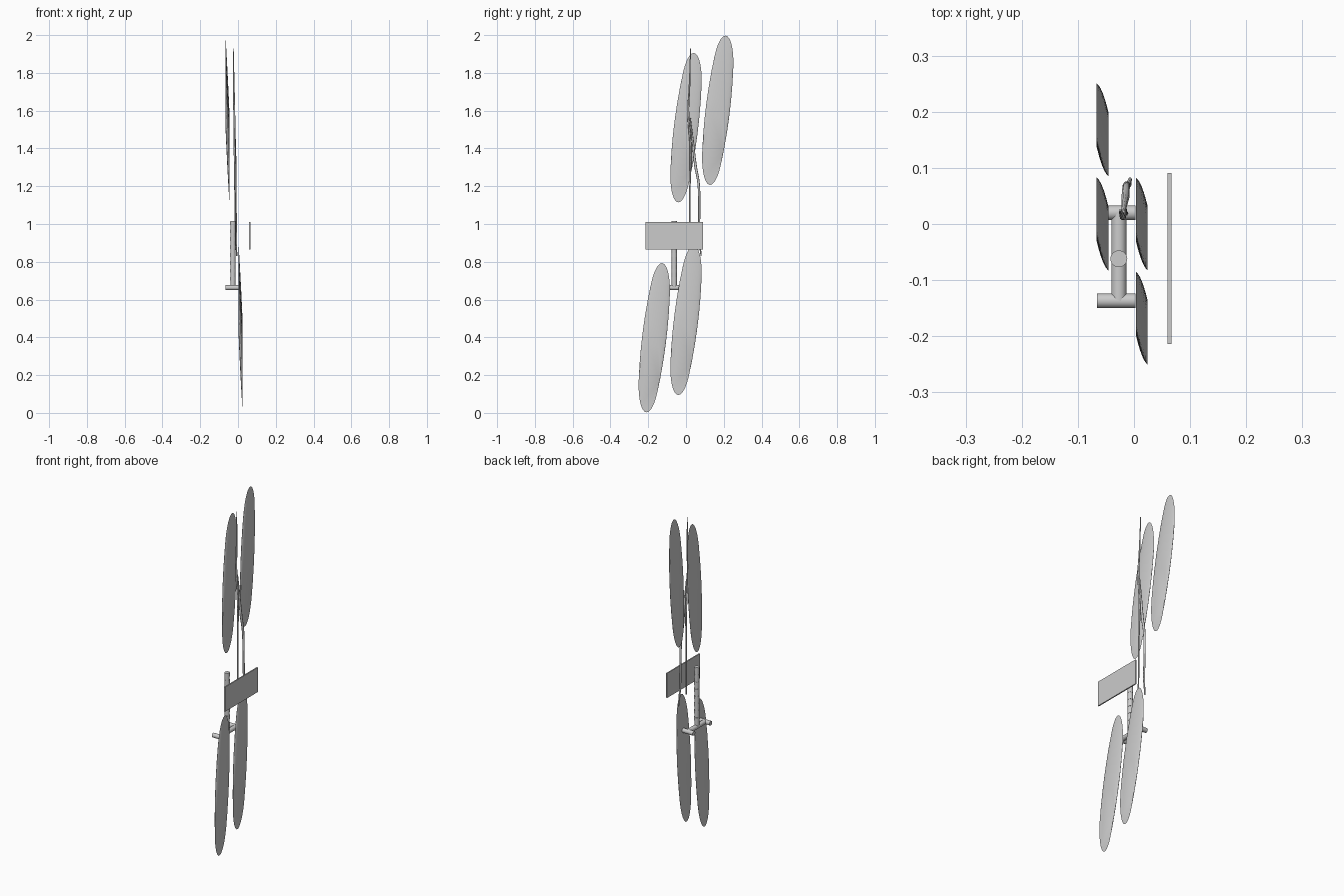
import bpy, bmesh, math
from mathutils import Vector

if "Cube" in bpy.data.objects:
    bpy.data.objects.remove(bpy.data.objects["Cube"])


def finish(name, bm, smooth=True):
    bmesh.ops.recalc_face_normals(bm, faces=bm.faces)
    me = bpy.data.meshes.new(name)
    bm.to_mesh(me)
    bm.free()
    ob = bpy.data.objects.new(name, me)
    bpy.context.collection.objects.link(ob)
    if smooth:
        bpy.context.view_layer.objects.active = ob
        ob.select_set(True)
        bpy.ops.object.shade_smooth_by_angle(angle=math.radians(30))
        ob.select_set(False)
    return ob


def blade(name, cx, cy, cz, n=48):
    """Slanted, slightly bulging elliptic disc leaning up towards -x."""
    bm = bmesh.new()
    rings = []
    steps = 6
    for i in range(steps + 1):
        t = -1 + 2 * i / steps
        bulge = 1 - t * t
        ry, rz = 0.055 + 0.009 * bulge, 0.195 + 0.02 * bulge
        ring = []
        for k in range(n):
            a = 2 * math.pi * k / n
            dz = rz * math.sin(a)
            dy = ry * math.cos(a) + 0.075 * dz
            ring.append(bm.verts.new((cx + 0.0105 * t, cy - 0.026 * t + dy,
                                      cz - 0.2 * t + dz)))
        rings.append(ring)
    for a, b in zip(rings, rings[1:]):
        for k in range(n):
            bm.faces.new((a[k], a[(k + 1) % n], b[(k + 1) % n], b[k]))
    bm.faces.new(rings[0])
    bm.faces.new(rings[-1])
    return finish(name, bm)


def rod(name, a, b, r, n=32):
    a, b = Vector(a), Vector(b)
    bm = bmesh.new()
    bmesh.ops.create_cone(bm, cap_ends=True, segments=n, radius1=r, radius2=r,
                          depth=(b - a).length)
    bm.transform((b - a).to_track_quat('Z', 'Y').to_matrix().to_4x4())
    bmesh.ops.translate(bm, verts=bm.verts, vec=(a + b) / 2)
    return finish(name, bm)


def cord(name, pts, r):
    cu = bpy.data.curves.new(name, 'CURVE')
    cu.dimensions = '3D'
    cu.bevel_depth = r
    cu.bevel_resolution = 2
    cu.resolution_u = 6
    cu.use_fill_caps = True
    sp = cu.splines.new('BEZIER')
    sp.bezier_points.add(len(pts) - 1)
    for p, (co, w) in zip(sp.bezier_points, pts):
        p.co = co
        p.radius = w
        p.handle_left_type = p.handle_right_type = 'AUTO'
    ob = bpy.data.objects.new(name, cu)
    bpy.context.collection.objects.link(ob)


# Four long oval blades, an upper pair and a lower pair
for name, x, y, z in (("upper_blade_back", -0.056, 0.168, 1.602),
                      ("upper_blade_front", -0.056, 0.0, 1.51),
                      ("lower_blade_back", 0.014, 0.0, 0.49),
                      ("lower_blade_front", 0.014, -0.168, 0.398)):
    blade(name, x, y, z)

# Thin rectangular plate on the right
bm = bmesh.new()
bmesh.ops.create_cube(bm, size=1)
for v in bm.verts:
    v.co = Vector((0.063 + v.co.x * 0.007, -0.0615 + v.co.y * 0.304,
                   0.938 + v.co.z * 0.145))
finish("plate", bm, smooth=False)

# Post with ribs, standing on a bar with two cross pieces
rod("post", (-0.027, -0.062, 0.663), (-0.027, -0.062, 1.015), 0.0135)
for i in range(8):
    z = 0.70 + i * 0.042
    rod("post_rib", (-0.027, -0.062, z), (-0.027, -0.062, z + 0.02), 0.015)
rod("base_bar", (-0.027, -0.137, 0.663), (-0.027, 0.02, 0.663), 0.0135)
rod("front_cross_bar", (-0.066, -0.137, 0.663), (0.003, -0.137, 0.663), 0.013)
rod("back_cross_bar", (-0.066, 0.02, 0.663), (0.003, 0.02, 0.663), 0.013)

# Thin hanging cords
cord("long_cord", [((-0.025, 0.024, 1.93), 0.5), ((-0.022, 0.018, 1.72), 1),
                   ((-0.020, 0.012, 1.60), 1.2), ((-0.018, 0.024, 1.40), 1.2),
                   ((-0.016, 0.021, 1.20), 0.9), ((-0.014, 0.019, 0.88), 0.9)], 0.0045)
cord("branch_cord", [((-0.019, 0.022, 1.56), 0.6), ((-0.017, 0.036, 1.44), 1),
                     ((-0.015, 0.050, 1.31), 1.3), ((-0.014, 0.066, 1.22), 1.2),
                     ((-0.012, 0.070, 1.05), 1), ((-0.010, 0.070, 0.93), 1),
                     ((-0.007, 0.080, 0.83), 0.6)], 0.0055)
